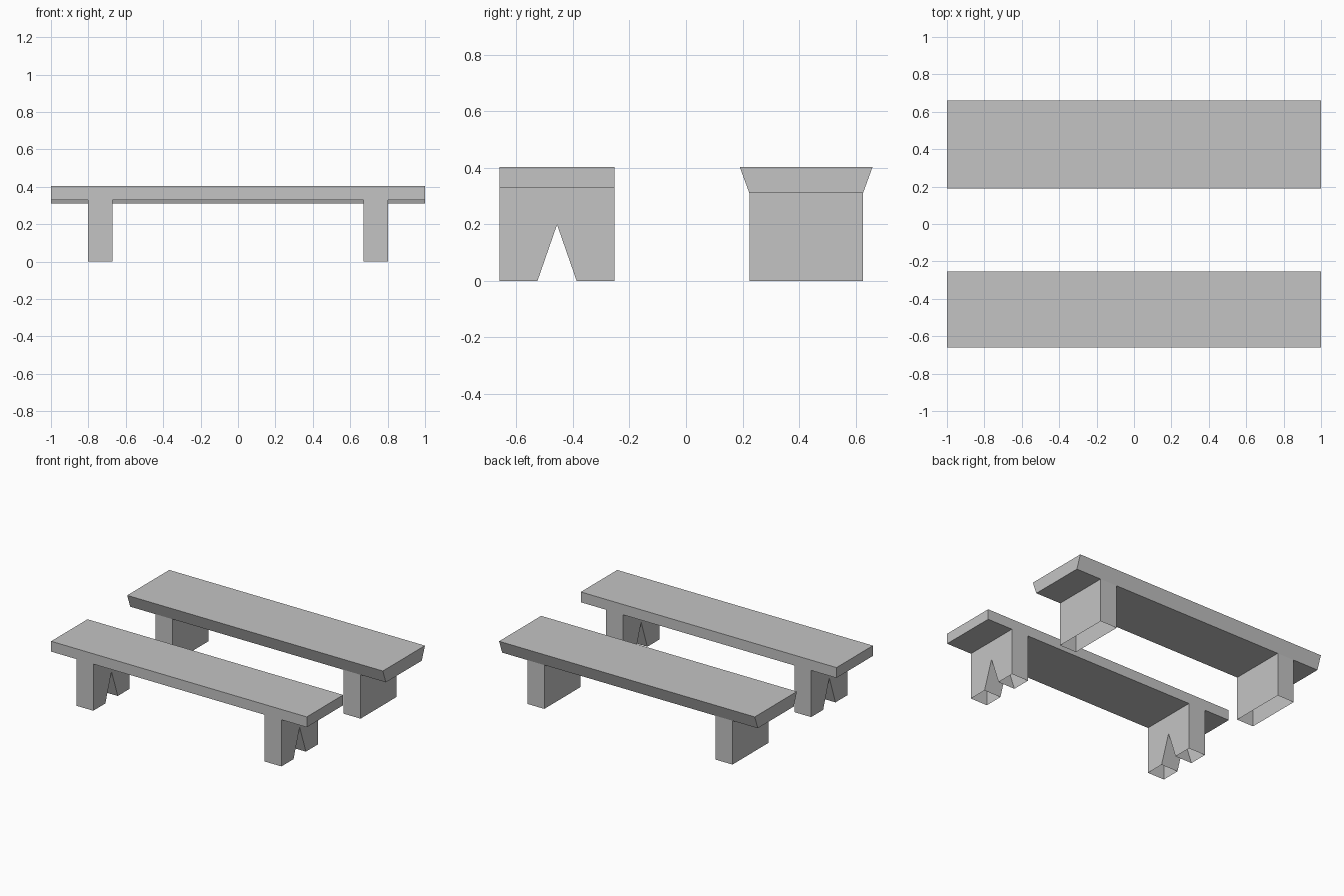
import bpy
import bmesh

if "Cube" in bpy.data.objects:
    bpy.data.objects.remove(bpy.data.objects["Cube"], do_unlink=True)

# Single plain grey
grey = bpy.data.materials.new("plain grey")
grey.use_nodes = True
colour = (0.55, 0.55, 0.55, 1)
grey.diffuse_color = colour
grey.node_tree.nodes["Principled BSDF"].inputs["Base Color"].default_value = colour

TOP = 0.403
LEG_IN, LEG_OUT = 0.67, 0.802


def extrude_outline(name, points, to_3d, offset):
    """Closed prism from an outline, extruded by offset."""
    bm = bmesh.new()
    face = bm.faces.new([bm.verts.new(to_3d(a, b)) for a, b in points])
    new = bmesh.ops.extrude_face_region(bm, geom=[face])["geom"]
    verts = [v for v in new if isinstance(v, bmesh.types.BMVert)]
    bmesh.ops.translate(bm, verts=verts, vec=offset)
    bmesh.ops.recalc_face_normals(bm, faces=bm.faces)
    mesh = bpy.data.meshes.new(name)
    bm.to_mesh(mesh)
    bm.free()
    mesh.materials.append(grey)
    obj = bpy.data.objects.new(name, mesh)
    bpy.context.collection.objects.link(obj)
    return obj


def bench(name, y0, y1, underside):
    """Plank and two legs as one continuous body."""
    half = [(1, TOP), (1, underside), (LEG_OUT, underside), (LEG_OUT, 0),
            (LEG_IN, 0), (LEG_IN, underside)]
    outline = half + [(-x, z) for x, z in reversed(half)]
    return extrude_outline(name, outline, lambda x, z: (x, y0, z), (0, y1 - y0, 0))


def finish(obj, underside, flare=0, middle=0):
    """Open the leg bottoms and flare the plank's top edges."""
    bm = bmesh.new()
    bm.from_mesh(obj.data)
    floor = [f for f in bm.faces if all(abs(v.co.z) < 1e-4 for v in f.verts)]
    bmesh.ops.delete(bm, geom=floor, context="FACES")
    if flare:
        bmesh.ops.bisect_plane(bm, geom=bm.verts[:] + bm.edges[:] + bm.faces[:],
                               plane_co=(0, 0, underside), plane_no=(0, 0, 1))
        for v in bm.verts:
            if v.co.z > TOP - 1e-4:
                v.co.y += flare if v.co.y > middle else -flare
    bm.to_mesh(obj.data)
    bm.free()


# Low bench with notched legs
notched = bench("notched_bench", -0.66, -0.253, 0.33)
cutter = extrude_outline("leg_notch_cutter",
                         [(-0.56, -0.1), (-0.456, 0.199), (-0.352, -0.1)],
                         lambda y, z: (-0.9, y, z), (1.8, 0, 0))
cutter.hide_render = True
cut = notched.modifiers.new("notch", "BOOLEAN")
cut.object = cutter
cut.operation = "DIFFERENCE"
cut.solver = "EXACT"
bpy.context.view_layer.objects.active = notched
bpy.ops.object.modifier_apply(modifier=cut.name)
bpy.data.objects.remove(cutter, do_unlink=True)
finish(notched, 0.33)

# Wider bench with flared plank and solid-sided legs
flared = bench("flared_bench", 0.224, 0.626, 0.31)
finish(flared, 0.31, flare=0.034, middle=0.425)
